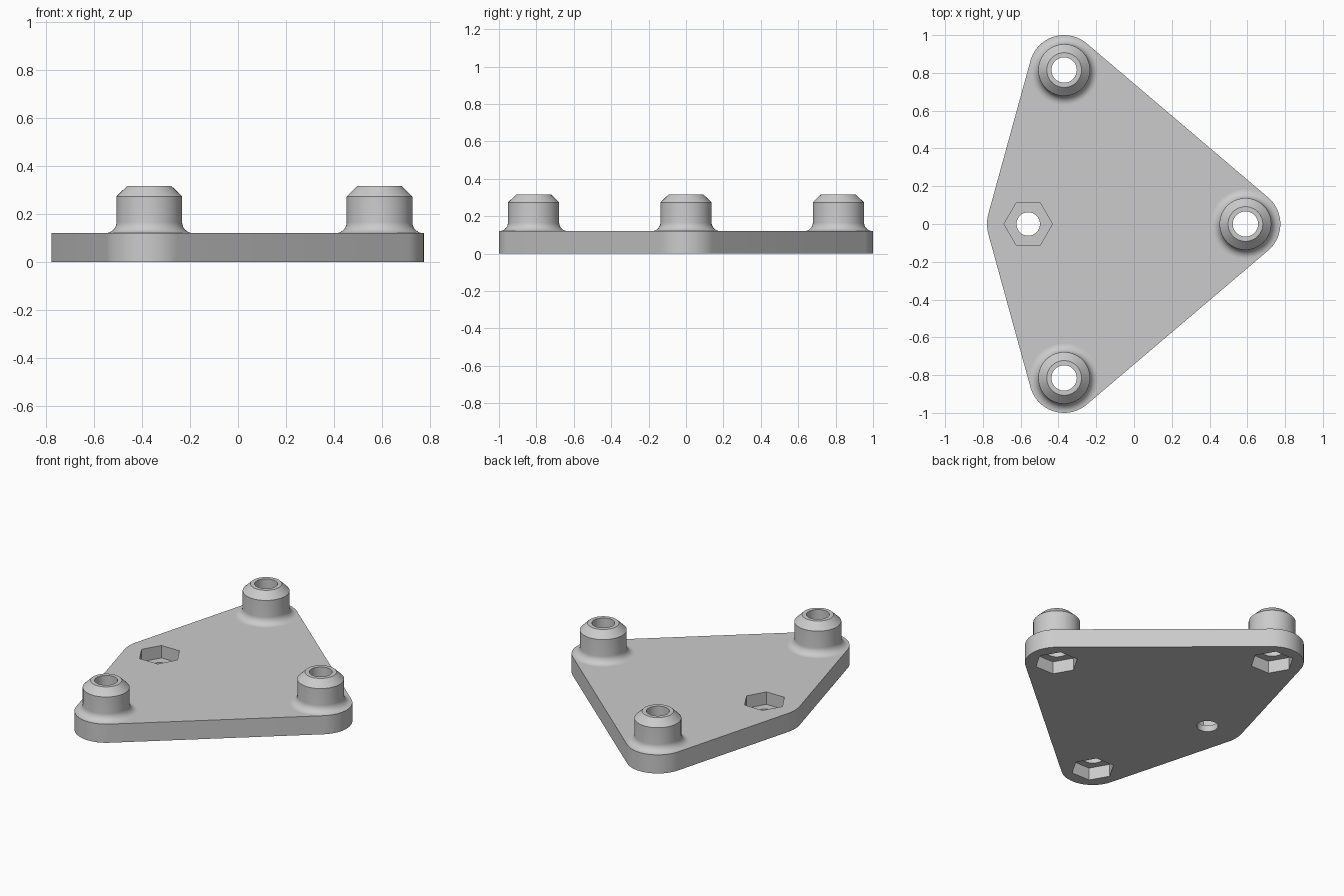
import bpy
import bmesh
from math import cos, sin, pi, radians
from mathutils import Vector
from mathutils.geometry import convex_hull_2d

cube = bpy.data.objects.get("Cube")
if cube:
    bpy.data.objects.remove(cube, do_unlink=True)

SEGMENTS = 64
PLATE_TOP = 0.12
BOSS_TOP = 0.317
CORNER_R = 0.185
BOSS_R = 0.137
RIM_R = 0.092
HOLE_R = 0.067
FILLET = 0.046
HEX_R = 0.128
POCKET = 0.08
BOSSES = {"front_boss": (-0.37, -0.815), "back_boss": (-0.37, 0.815), "left_boss": (0.59, 0)}
NUT_POINT, NUT_CORNER_R, NUT_HOLE_R = (-0.56, 0), 0.218, 0.062

grey = bpy.data.materials.new("plain_grey")
grey.use_nodes = True
grey.diffuse_color = (0.6, 0.6, 0.6, 1)
grey.node_tree.nodes["Principled BSDF"].inputs["Base Color"].default_value = grey.diffuse_color


def ring(centre, radius, count=SEGMENTS):
    return [Vector((centre[0] + radius * cos(2 * pi * i / count),
                    centre[1] + radius * sin(2 * pi * i / count))) for i in range(count)]


def add_prism(bm, outline, bottom, top):
    low = [bm.verts.new((p.x, p.y, bottom)) for p in outline]
    high = [bm.verts.new((p.x, p.y, top)) for p in outline]
    bm.faces.new(low[::-1])
    bm.faces.new(high)
    for i in range(len(low)):
        j = (i + 1) % len(low)
        bm.faces.new((low[i], low[j], high[j], high[i]))


def make_object(name, bm):
    bmesh.ops.recalc_face_normals(bm, faces=bm.faces)
    mesh = bpy.data.meshes.new(name)
    bm.to_mesh(mesh)
    bm.free()
    mesh.materials.append(grey)
    obj = bpy.data.objects.new(name, mesh)
    bpy.context.collection.objects.link(obj)
    return obj


def smooth(obj):
    bpy.ops.object.select_all(action='DESELECT')
    obj.select_set(True)
    bpy.context.view_layer.objects.active = obj
    bpy.ops.object.shade_smooth_by_angle(angle=radians(30))


# Plate: the rounded outline wraps all four mounting points
points = ring(NUT_POINT, NUT_CORNER_R)
for centre in BOSSES.values():
    points += ring(centre, CORNER_R)
bm = bmesh.new()
add_prism(bm, [points[i] for i in convex_hull_2d(points)], 0, PLATE_TOP)
plate = make_object("base_plate", bm)

# Cutters: hexagonal nut pockets and round through holes
pockets, holes = bmesh.new(), bmesh.new()
for centre in BOSSES.values():
    add_prism(pockets, ring(centre, HEX_R, 6), -0.1, POCKET)
    add_prism(holes, ring(centre, HOLE_R), -0.2, 0.5)
add_prism(pockets, ring(NUT_POINT, HEX_R, 6), PLATE_TOP - POCKET, 0.3)
add_prism(holes, ring(NUT_POINT, NUT_HOLE_R), -0.2, 0.5)
cutters = [make_object("pocket_cutter", pockets), make_object("hole_cutter", holes)]
for cutter in cutters:
    cutter.hide_render = True
    cut = plate.modifiers.new(cutter.name, 'BOOLEAN')
    cut.operation = 'DIFFERENCE'
    cut.solver = 'EXACT'
    cut.object = cutter

# Bake the cuts and drop the cutters
bpy.context.view_layer.update()
graph = bpy.context.evaluated_depsgraph_get()
baked = bpy.data.meshes.new_from_object(plate.evaluated_get(graph))
plate.modifiers.clear()
plate.data = baked
for cutter in cutters:
    bpy.data.objects.remove(cutter, do_unlink=True)
smooth(plate)

# Bosses: flared foot, straight wall, chamfered rim and bore
profile = []
for i in range(11):
    a = pi / 2 * i / 10
    profile.append((BOSS_R + FILLET * (1 - sin(a)), PLATE_TOP + FILLET * (1 - cos(a))))
profile += [(BOSS_R, 0.273), (RIM_R, BOSS_TOP), (HOLE_R, BOSS_TOP), (HOLE_R, PLATE_TOP)]
for name, centre in BOSSES.items():
    bm = bmesh.new()
    loops = [[bm.verts.new((p.x, p.y, z)) for p in ring(centre, r)] for r, z in profile]
    for a, b in zip(loops, loops[1:]):
        for i in range(SEGMENTS):
            j = (i + 1) % SEGMENTS
            bm.faces.new((a[i], a[j], b[j], b[i]))
    smooth(make_object(name, bm))
